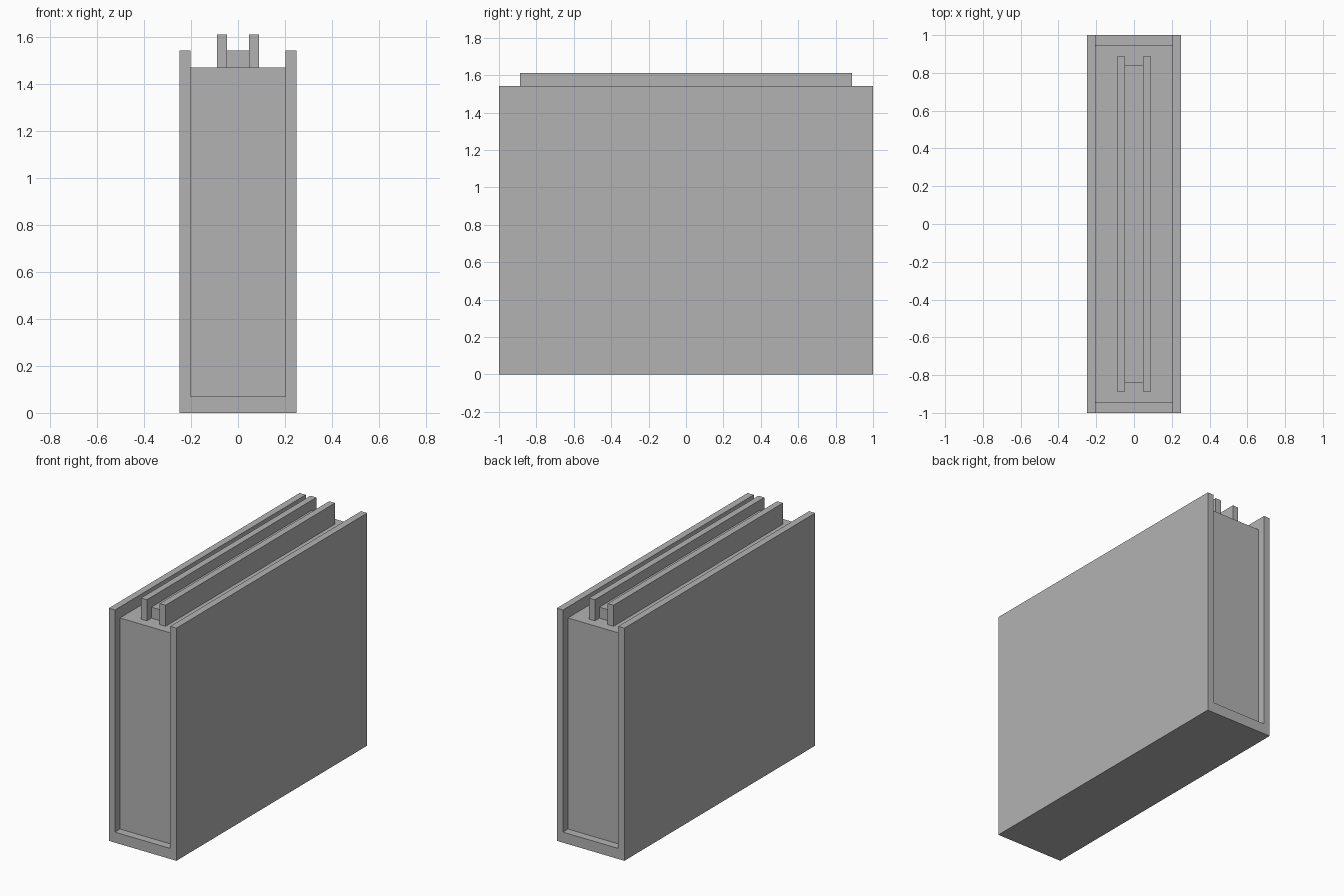
import bpy

cube = bpy.data.objects.get("Cube")
if cube:
    bpy.data.objects.remove(cube, do_unlink=True)

grey = bpy.data.materials.new("plain grey")
colour = (0.45, 0.45, 0.45, 1)
grey.diffuse_color = colour
grey.use_nodes = True
grey.node_tree.nodes["Principled BSDF"].inputs["Base Color"].default_value = colour


def box(name, x, y, z):
    """Flat-faced box spanning the given (low, high) ranges."""
    spans = (x, y, z)
    bpy.ops.mesh.primitive_cube_add(size=1, location=[(a + b) / 2 for a, b in spans])
    ob = bpy.context.object
    ob.name = ob.data.name = name
    ob.scale = [b - a for a, b in spans]
    bpy.ops.object.transform_apply(location=False, rotation=False, scale=True)
    ob.data.materials.append(grey)
    return ob


OUTER, INNER = 0.248, 0.203      # casing half widths
FLOOR, DECK, RIM, TOP = 0.07, 1.47, 1.543, 1.61

# Open channel casing: one U profile extruded along y
profile = [(-OUTER, 0), (OUTER, 0), (OUTER, RIM), (INNER, RIM),
           (INNER, FLOOR), (-INNER, FLOOR), (-INNER, RIM), (-OUTER, RIM)]
n = len(profile)
verts = [(x, y, z) for y in (-1, 1) for x, z in profile]
faces = [(i, i + n, (i + 1) % n + n, (i + 1) % n) for i in range(n)]
faces += [tuple(range(n)), tuple(reversed(range(n, 2 * n)))]
mesh = bpy.data.meshes.new("casing")
mesh.from_pydata(verts, [], faces)
mesh.materials.append(grey)
casing = bpy.data.objects.new("casing", mesh)
bpy.context.collection.objects.link(casing)

# Core recessed at both ends
box("core", (-INNER, INNER), (-0.947, 0.947), (FLOOR, DECK))

# Twin rails with a lower bar between them
for side, name in ((1, "left_rail"), (-1, "right_rail")):
    box(name, sorted((side * 0.047, side * 0.09)), (-0.888, 0.888), (DECK, TOP))
box("centre_bar", (-0.047, 0.047), (-0.841, 0.841), (DECK, RIM))
